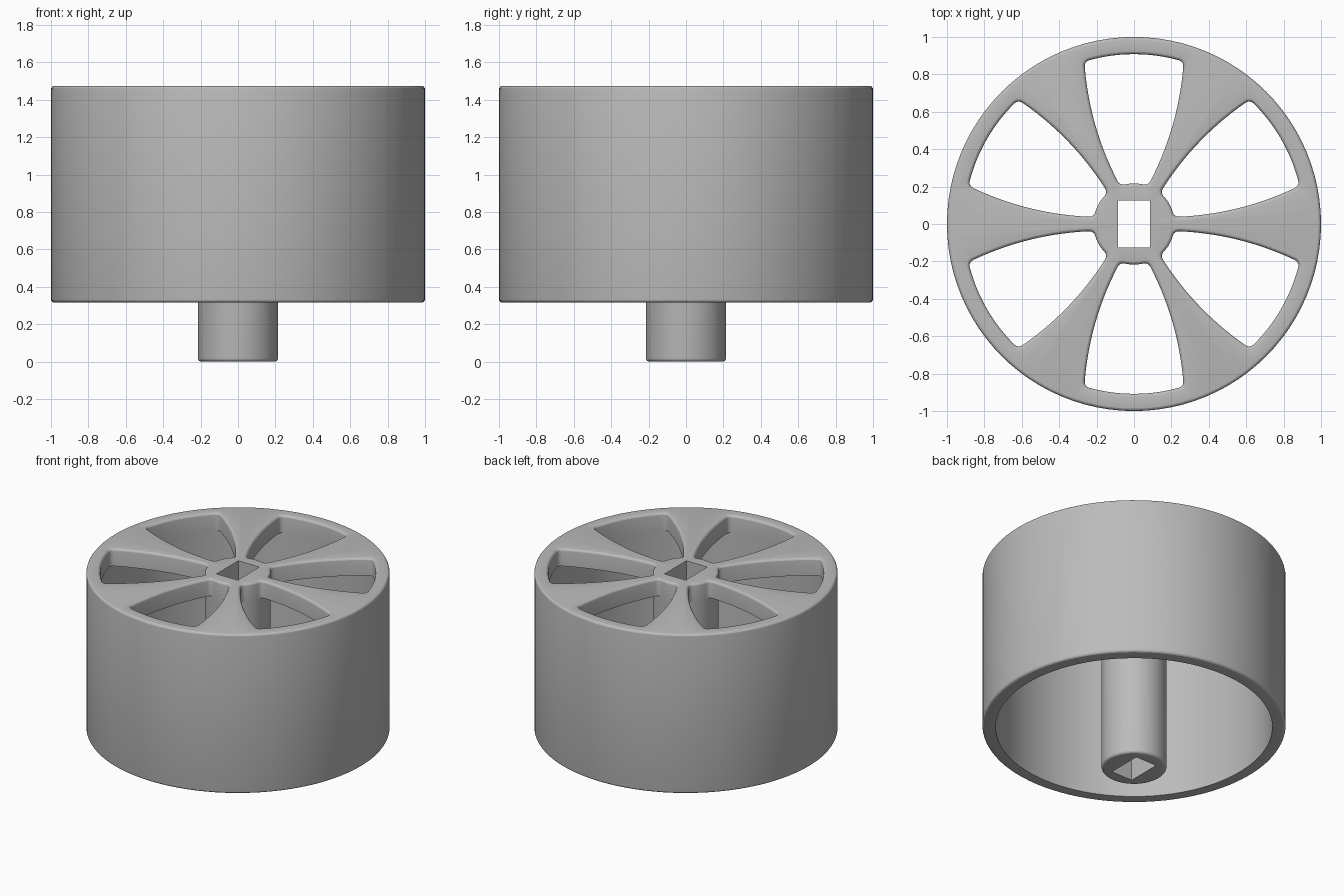
import bpy, bmesh, math
from mathutils import Vector, Matrix

cube = bpy.data.objects.get("Cube")
if cube:
    bpy.data.objects.remove(cube, do_unlink=True)

TOP, BASE, PLATE = 1.475, 0.315, 1.35      # heights
RIM, BORE, HUB, EDGE = 1.0, 0.912, 0.215, 0.02
STEPS = 4

grey = bpy.data.materials.new("plain_grey")
grey.use_nodes = True
grey.diffuse_color = (0.5, 0.5, 0.5, 1)
grey.node_tree.nodes["Principled BSDF"].inputs["Base Color"].default_value = (0.5, 0.5, 0.5, 1)


def make_object(name, bm):
    bmesh.ops.recalc_face_normals(bm, faces=bm.faces)
    mesh = bpy.data.meshes.new(name)
    bm.to_mesh(mesh)
    bm.free()
    obj = bpy.data.objects.new(name, mesh)
    bpy.context.collection.objects.link(obj)
    mesh.materials.append(grey)
    return obj


def round_edge(r, z, start):
    """Quarter-circle edge, turning anticlockwise from the start angle."""
    angles = [start + math.pi / 2 * i / STEPS for i in range(STEPS + 1)]
    return [(r + EDGE * math.cos(a), z + EDGE * math.sin(a)) for a in angles]


def bezier(a, c, b, t):
    return a * (1 - t) ** 2 + c * 2 * t * (1 - t) + b * t * t


def window_outline():
    """Rounded, flared opening centred on +y, anticlockwise."""
    def arc(r, a0, a1):
        def f(t):
            a = math.radians(a0 + (a1 - a0) * t)
            return Vector((r * math.sin(a), r * math.cos(a)))
        return f

    def side(a, b):
        d = b - a
        ctrl = (a + b) / 2 + Vector((d.y, -d.x)).normalized() * 0.075
        return lambda t: bezier(a, ctrl, b, t)

    outer, inner = arc(0.908, 17, -17), arc(0.217, -20, 20)
    edges = [outer, side(outer(1), inner(0)), inner, side(inner(1), outer(0))]
    pts = []
    for i, f in enumerate(edges):
        g = edges[(i + 1) % 4]
        trims = [0.03 / sum((e(k / 8) - e((k + 1) / 8)).length for k in range(8)) for e in (f, g)]
        pts += [f(trims[0] + (1 - 2 * trims[0]) * k / 14) for k in range(15)]
        pts += [bezier(f(1 - trims[0]), f(1), g(trims[1]), k / 6) for k in range(1, 6)]
    return pts


def offset(pts, d):
    out = []
    for i, p in enumerate(pts):
        t = (pts[(i + 1) % len(pts)] - pts[i - 1]).normalized()
        out.append(p + Vector((t.y, -t.x)) * d)
    return out


# Barrel, face plate and hub turned from one profile
bm = bmesh.new()
profile = [(0, 0)] + round_edge(HUB - EDGE, EDGE, -math.pi / 2)
profile += [(HUB, PLATE), (BORE, PLATE), (BORE, BASE)]
profile += round_edge(RIM - EDGE, BASE + EDGE, -math.pi / 2)
profile += round_edge(RIM - EDGE, TOP - EDGE, 0) + [(0, TOP)]
verts = [bm.verts.new((r, 0, z)) for r, z in profile]
lines = [bm.edges.new(pair) for pair in zip(verts, verts[1:])]
bmesh.ops.spin(bm, geom=verts + lines, cent=(0, 0, 0), axis=(0, 0, 1),
               angle=math.tau, steps=96, use_merge=True)
bmesh.ops.remove_doubles(bm, verts=bm.verts, dist=0.0001)
wheel = make_object("wheel", bm)

# Cutter: six windows that flare into a rounded top edge, and the axle hole
bm = bmesh.new()
outline = window_outline()
levels = [(0, PLATE - 0.1)]
for i in range(STEPS + 1):
    a = math.pi / 2 * i / STEPS
    levels.append((EDGE * (1 - math.cos(a)), TOP - EDGE + EDGE * math.sin(a)))
levels.append((EDGE, TOP + 0.1))
for n in range(6):
    turn = Matrix.Rotation(n * math.pi / 3, 3, 'Z')
    rings = [[bm.verts.new(turn @ Vector((p.x, p.y, z))) for p in offset(outline, d)]
             for d, z in levels]
    for low, high in zip(rings, rings[1:]):
        for i in range(len(low)):
            bm.faces.new((low[i - 1], low[i], high[i], high[i - 1]))
    bm.faces.new(rings[0])
    bm.faces.new(rings[-1])
bmesh.ops.create_cube(bm, size=1, matrix=Matrix.Translation((0, 0, 0.75))
                      @ Matrix.Diagonal((0.17, 0.25, 2, 1)))
cutter = make_object("opening_cutter", bm)
cutter.hide_render = True

# Cut the openings and keep the finished mesh
cut = wheel.modifiers.new("openings", 'BOOLEAN')
cut.object = cutter
cut.solver = 'EXACT'
bpy.ops.object.select_all(action='DESELECT')
wheel.select_set(True)
bpy.context.view_layer.objects.active = wheel
bpy.ops.object.modifier_apply(modifier=cut.name)
bpy.data.objects.remove(cutter, do_unlink=True)
bpy.ops.object.shade_smooth_by_angle(angle=math.radians(20))
